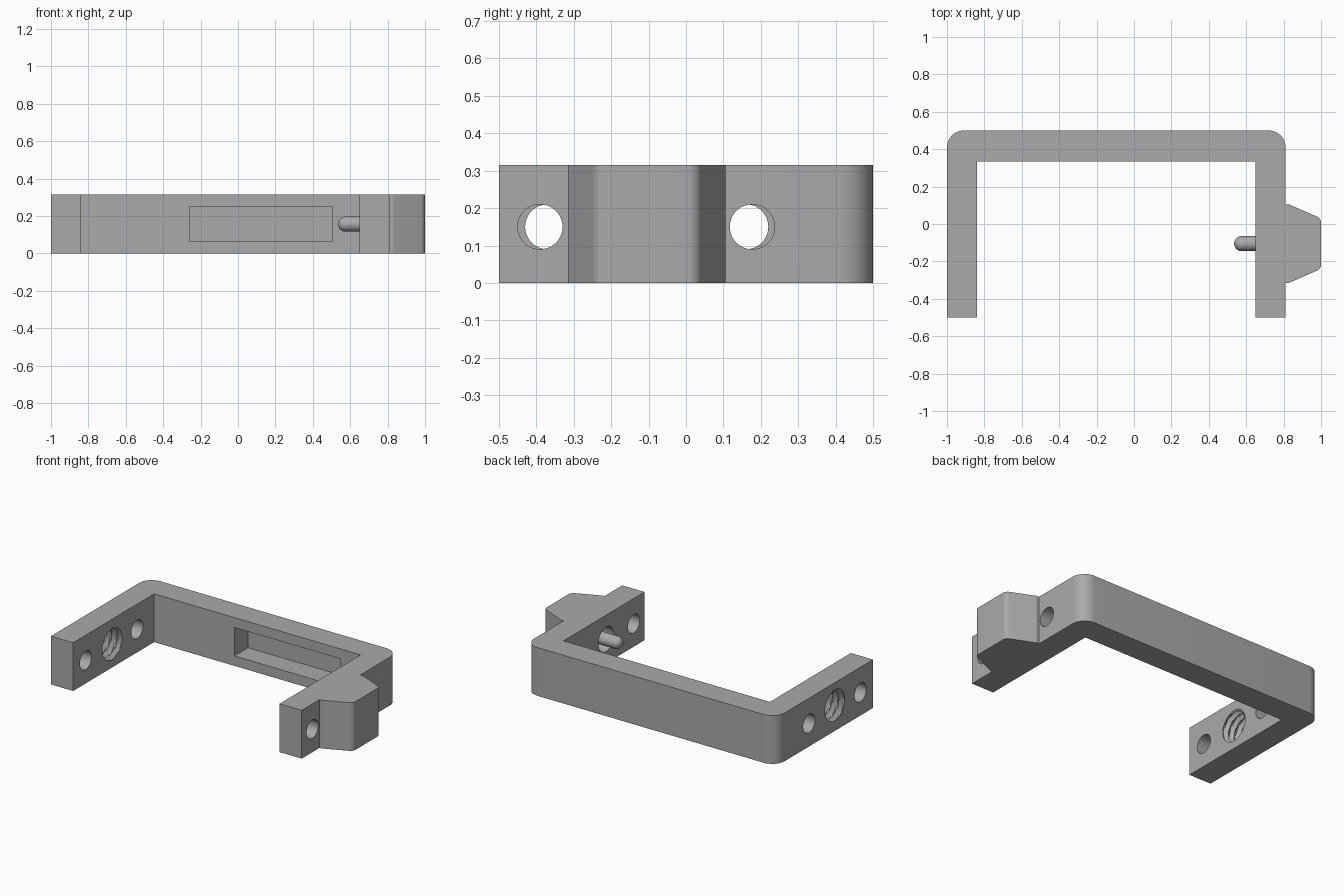
import bpy, bmesh, math
from mathutils import Vector, Matrix

if "Cube" in bpy.data.objects:
    bpy.data.objects.remove(bpy.data.objects["Cube"])

HEIGHT = 0.315
MID_Y, MID_Z = -0.105, 0.157

grey = bpy.data.materials.new("plain_grey")
grey.use_nodes = True
colour = (0.4, 0.4, 0.4, 1)
grey.diffuse_color = colour
grey.node_tree.nodes["Principled BSDF"].inputs["Base Color"].default_value = colour


def make_object(name, bm):
    bmesh.ops.recalc_face_normals(bm, faces=bm.faces)
    mesh = bpy.data.meshes.new(name)
    bm.to_mesh(mesh)
    bm.free()
    mesh.materials.append(grey)
    obj = bpy.data.objects.new(name, mesh)
    bpy.context.collection.objects.link(obj)
    return obj


def rounded_outline(corners, steps=10):
    """Replace each (x, y, radius) corner by an arc."""
    points = []
    for i, (x, y, radius) in enumerate(corners):
        p = Vector((x, y))
        if not radius:
            points.append(p)
            continue
        a = (Vector(corners[i - 1][:2]) - p).normalized()
        b = (Vector(corners[(i + 1) % len(corners)][:2]) - p).normalized()
        half = a.angle(b) / 2
        centre = p + (a + b).normalized() * radius / math.sin(half)
        start = p + a * radius / math.tan(half) - centre
        end = p + b * radius / math.tan(half) - centre
        sweep = start.angle_signed(end)
        for k in range(steps + 1):
            points.append(centre + Matrix.Rotation(-sweep * k / steps, 2) @ start)
    return points


def lathe(name, stations, y, z, segments=48):
    """Closed tube along x; each station is (x, radius function of turn)."""
    bm = bmesh.new()
    rings = []
    for x, radius in stations:
        ring = []
        for k in range(segments):
            turn = k / segments
            a = turn * math.tau
            r = radius(turn)
            ring.append(bm.verts.new((x, y + r * math.cos(a), z + r * math.sin(a))))
        rings.append(ring)
    for low, high in zip(rings, rings[1:]):
        for k in range(segments):
            n = (k + 1) % segments
            bm.faces.new((low[k], low[n], high[n], high[k]))
    bm.faces.new(rings[0])
    bm.faces.new(rings[-1])
    return make_object(name, bm)


def bore(name, x0, x1, y, z, r):
    return lathe(name, [(x, lambda t: r) for x in (x0, x1)], y, z)


# U-shaped frame with the tapered boss in one outline
outline = rounded_outline([
    (-1, -0.5, 0), (-0.84, -0.5, 0), (-0.84, 0.335, 0), (0.65, 0.335, 0),
    (0.65, -0.5, 0), (0.81, -0.5, 0), (0.81, -0.315, 0), (0.828, -0.315, 0),
    (1, -0.24, 0.035), (1, 0.03, 0.035), (0.828, 0.105, 0), (0.81, 0.105, 0),
    (0.81, 0.5, 0.09), (-1, 0.5, 0.09)])
bm = bmesh.new()
base = bm.faces.new([bm.verts.new((p.x, p.y, 0)) for p in outline])
top = bmesh.ops.extrude_face_region(bm, geom=[base])["geom"]
bmesh.ops.translate(bm, vec=(0, 0, HEIGHT),
                    verts=[v for v in top if isinstance(v, bmesh.types.BMVert)])
frame = make_object("frame", bm)

# Cutters: plain bolt holes and the pin socket
cutters = [bore("plain_arm_hole", -1.1, -0.7, y, 0.15, 0.06) for y in (-0.37, 0.16)]
cutters += [bore("pin_arm_hole", 0.6, 0.9, y, 0.15, 0.06) for y in (-0.39, 0.177)]
cutters.append(bore("pin_socket", 0.6, 0.92, MID_Y, MID_Z, 0.08))

# Cutter: helical thread
PITCH, ROWS = 0.044, 48


def thread_radius(x):
    def radius(turn):
        phase = (x / PITCH - turn) % 1
        return 0.088 + 0.022 * min(1, 2.4 * abs(phase - 0.5))
    return radius


xs = [-1.03 + 0.22 * i / ROWS for i in range(ROWS + 1)]
cutters.append(lathe("thread_cutter", [(x, thread_radius(x)) for x in xs], MID_Y, MID_Z))

# Cutter: pocket in the back wall
bm = bmesh.new()
bmesh.ops.create_cube(bm, size=1)
bmesh.ops.scale(bm, vec=(0.765, 0.24, 0.185), verts=bm.verts)
bmesh.ops.translate(bm, vec=(0.1225, 0.355, 0.1575), verts=bm.verts)
cutters.append(make_object("pocket_cutter", bm))

bpy.context.view_layer.objects.active = frame
for cutter in cutters:
    mod = frame.modifiers.new("cut", 'BOOLEAN')
    mod.operation, mod.solver, mod.object = 'DIFFERENCE', 'EXACT', cutter
    bpy.ops.object.modifier_apply(modifier=mod.name)
for cutter in cutters:
    bpy.data.objects.remove(cutter)

# Round-nosed pin standing in the socket
PIN_R, TIP = 0.04, 0.535
stations = []
for i in range(1, 9):
    a = i / 8 * math.pi / 2
    stations.append((TIP + PIN_R * (1 - math.cos(a)), lambda t, a=a: PIN_R * math.sin(a)))
stations.append((0.93, lambda t: PIN_R))
pin = lathe("pin", stations, MID_Y, MID_Z, 32)

# Smooth curved walls, keep hard edges
for obj in (frame, pin):
    bpy.ops.object.select_all(action='DESELECT')
    obj.select_set(True)
    bpy.context.view_layer.objects.active = obj
    bpy.ops.object.shade_smooth_by_angle(angle=math.radians(20))
